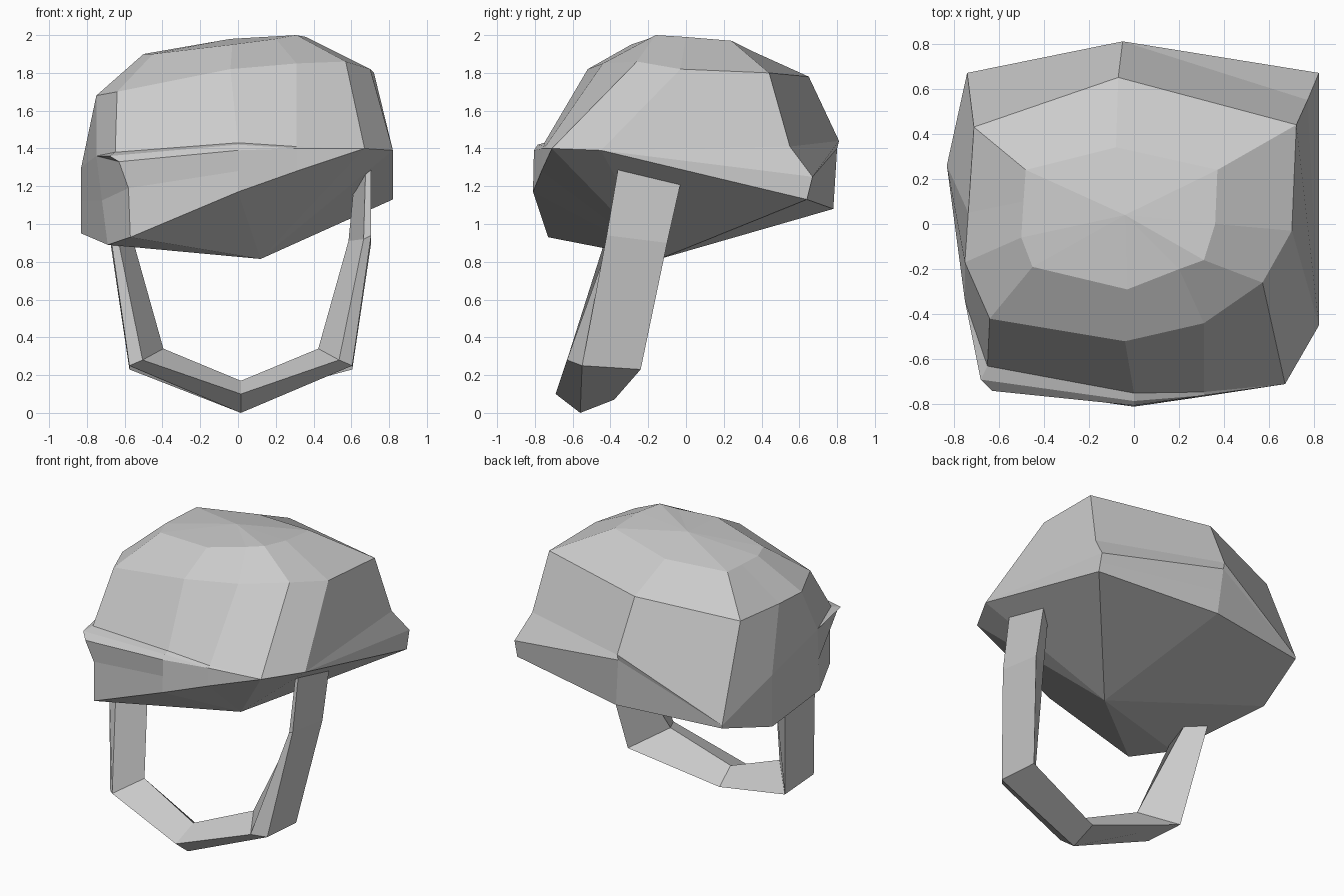
import bpy
import bmesh

default_cube = bpy.data.objects.get("Cube")
if default_cube:
    bpy.data.objects.remove(default_cube, do_unlink=True)

# One plain grey for everything
grey = bpy.data.materials.new("plain_grey")
grey.use_nodes = True
grey.diffuse_color = (.6, .6, .6, 1)
grey.node_tree.nodes["Principled BSDF"].inputs["Base Color"].default_value = grey.diffuse_color


def loft(rings, closed_ends):
    """Bridge equally long rings of points; each end is a cap or a fan tip."""
    bm = bmesh.new()
    loops = [[bm.verts.new(point) for point in ring] for ring in rings]
    for upper, lower in zip(loops, loops[1:]):
        count = len(upper)
        for i in range(count):
            j = (i + 1) % count
            bm.faces.new((upper[i], upper[j], lower[j], lower[i]))
    for loop, tip in zip((loops[0], loops[-1]), closed_ends):
        if tip is None:
            bm.faces.new(loop)
            continue
        apex = bm.verts.new(tip)
        for a, b in zip(loop, loop[1:] + loop[:1]):
            bm.faces.new((apex, a, b))
    bmesh.ops.remove_doubles(bm, verts=bm.verts, dist=.001)
    bmesh.ops.recalc_face_normals(bm, faces=bm.faces)
    return bm


def add_object(name, bm):
    mesh = bpy.data.meshes.new(name)
    bm.to_mesh(mesh)
    bm.free()
    mesh.materials.append(grey)
    part = bpy.data.objects.new(name, mesh)
    bpy.context.scene.collection.objects.link(part)
    return part


def adjusted(ring, **changes):
    """Copy a ring, moving only the named stations."""
    return {station: changes.get(station, point) for station, point in ring.items()}


# Crown ring near the top of the shell
crown = dict(
    back=(-.08, .34, 1.92), back_left=(.37, .24, 1.97),
    left=(.36, 0, 1.99), front_left=(.31, -.16, 2),
    front_inner=(.2, -.2, 1.98), front=(-.03, -.29, 1.95),
    front_right=(-.45, -.19, 1.9), right_fore=(-.5, -.06, 1.9),
    right=(-.49, .1, 1.9), back_right=(-.48, .24, 1.9))

# Shoulder ring where the shell turns down
shoulder = dict(
    back=(-.07, .65, 1.78), back_left=(.72, .44, 1.8),
    left=(.7, -.03, 1.82), front_left=(.57, -.26, 1.86),
    front_inner=(.31, -.44, 1.85), front=(-.04, -.52, 1.82),
    front_right=(-.64, -.42, 1.7), right_fore=(-.75, -.17, 1.68),
    right=(-.735, .05, 1.68), back_right=(-.71, .43, 1.7))

# Foot of the shell, just inside the brim
shell_foot = dict(
    back=(-.05, .81, 1.44), back_left=(.77, .55, 1.41),
    left=(.82, -.45, 1.39), front_left=(.67, -.71, 1.4),
    front_inner=(.31, -.745, 1.41), front=(0, -.75, 1.43),
    front_right=(-.65, -.63, 1.38), right_fore=(-.75, -.34, 1.36),
    right=(-.83, .26, 1.3), back_right=(-.74, .67, 1.09))

# Brim: ledge, rounded lip, dented band and lower edge
brim_top = adjusted(
    shell_foot, back=(-.05, .8, 1.4), back_left=(.82, .67, 1.25),
    front_inner=(.31, -.76, 1.4), front=(0, -.785, 1.42),
    front_right=(-.68, -.69, 1.36))
brim_lip = adjusted(
    brim_top, front=(0, -.805, 1.39), front_right=(-.63, -.74, 1.33))
brim_bottom = adjusted(
    brim_top, back=(-.02, .78, 1.08), back_left=(.82, .64, 1.13),
    front_inner=(.31, -.765, 1.28), front=(0, -.81, 1.17),
    front_right=(-.57, -.73, .93), right_fore=(-.69, -.45, .89),
    right=(-.83, .26, .95), back_right=(-.74, .67, 1.07))
halfway = {station: tuple((a + b) / 2 for a, b in zip(brim_lip[station], brim_bottom[station]))
           for station in brim_lip}
brim_middle = adjusted(halfway, front_right=(-.58, -.72, 1.19))

helmet_rings = [crown, shoulder, shell_foot, brim_top, brim_lip, brim_middle, brim_bottom]
crown_peak = (-.04, .04, 1.98)
underside_point = (.12, -.14, .815)
add_object("helmet_shell", loft([list(ring.values()) for ring in helmet_rings],
                                (crown_peak, underside_point)))

# Chin strap sections: outer front, outer back, inner back, inner front
strap_top = [(.69, -.36, 1.29), (.69, -.03, 1.21), (.6, -.09, 1.22), (.66, -.35, 1.27)]
strap_middle = [(.69, -.42, .94), (.69, -.1, .9), (.57, -.17, .91), (.65, -.4, .92)]
strap_corner = [(.59, -.55, .25), (.59, -.24, .23), (.41, -.44, .34), (.52, -.63, .28)]
strap_chin = [(0, -.56, 0), (0, -.38, .07), (0, -.5, .17), (0, -.69, .1)]


def mirrored(section):
    return [(-x, y, z) for x, y, z in section]


half = [strap_top, strap_middle, strap_corner]
strap_rings = half + [strap_chin] + [mirrored(section) for section in reversed(half)]
strap = add_object("chin_strap", loft(strap_rings, (None, None)))
strap.location.x = .015
